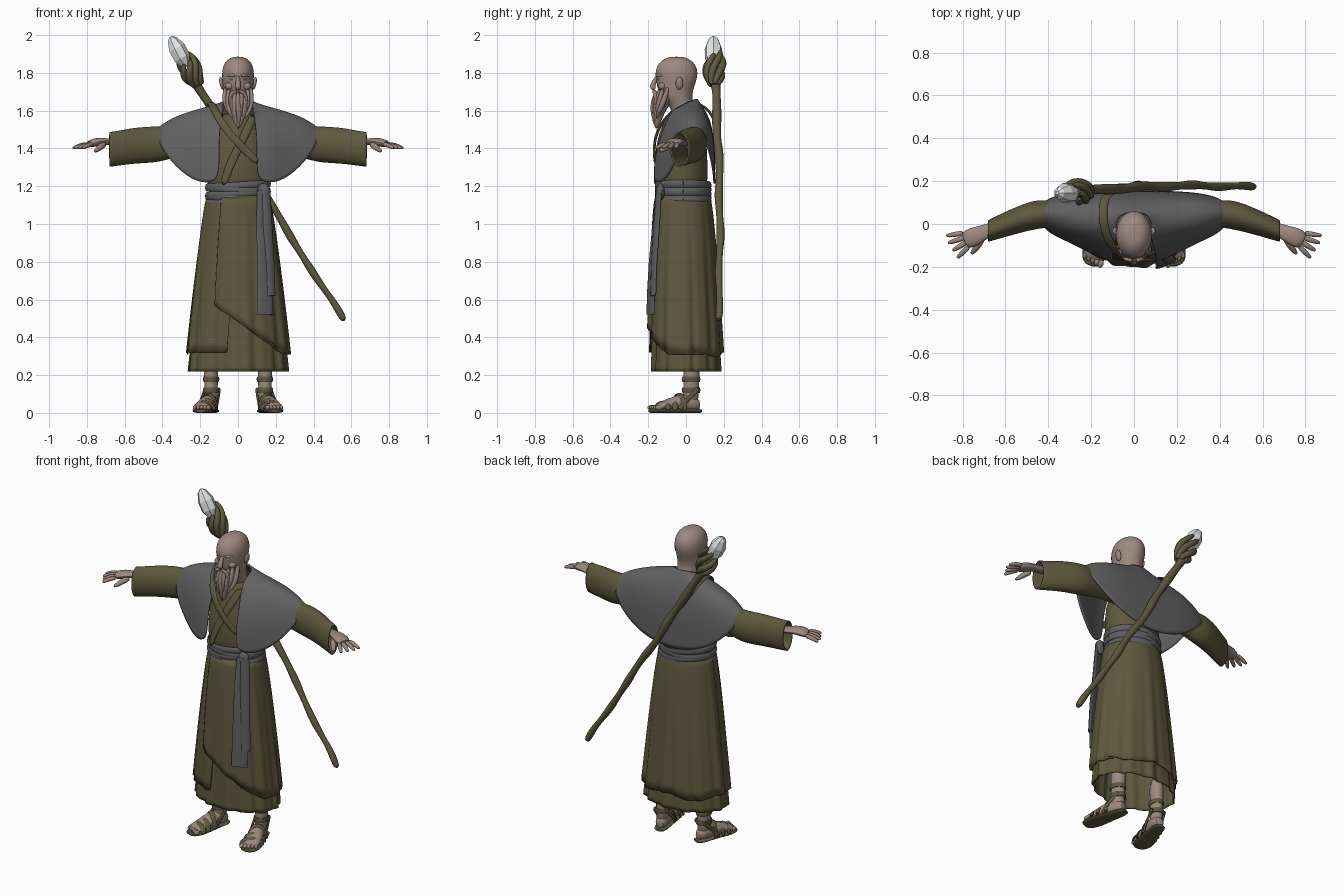
import bpy, bmesh, math
from mathutils import Vector, Matrix

old = bpy.data.objects.get("Cube")
if old:
    bpy.data.objects.remove(old)


def material(name, *rgb):
    m = bpy.data.materials.new(name)
    m.use_nodes = True
    m.diffuse_color = (*rgb, 1)
    m.node_tree.nodes["Principled BSDF"].inputs["Base Color"].default_value = (*rgb, 1)
    return m


OLIVE = material("olive_cloth", .11, .098, .047)
WOOD = material("olive_wood", .112, .1, .051)
GREY = material("grey_cloth", .122, .122, .122)
SASH = material("sash_grey", .113, .113, .119)
SKIN = material("skin", .34, .25, .215)
HAIR = material("beard_hair", .31, .225, .195)
CRYSTAL = material("white_crystal", .78, .81, .81)
EYE = material("eye_white", .6, .56, .53)


def finish(name, bm, mat, subdiv=0, thick=0, mirror=False, angle=50):
    bmesh.ops.recalc_face_normals(bm, faces=bm.faces)
    me = bpy.data.meshes.new(name)
    bm.to_mesh(me)
    bm.free()
    ob = bpy.data.objects.new(name, me)
    bpy.context.collection.objects.link(ob)
    me.materials.append(mat)
    if mirror:
        ob.modifiers.new("mirror", "MIRROR").use_clip = True
    if subdiv:
        s = ob.modifiers.new("smooth", "SUBSURF")
        s.levels = s.render_levels = subdiv
    if thick:
        s = ob.modifiers.new("thickness", "SOLIDIFY")
        s.thickness, s.offset = thick, 0
    bpy.ops.object.select_all(action="DESELECT")
    ob.select_set(True)
    bpy.context.view_layer.objects.active = ob
    if angle:
        bpy.ops.object.shade_smooth_by_angle(angle=math.radians(angle))
    return ob


def skin_rows(rows, closed=True, caps=True):
    """Join rows of points into a sheet or tube."""
    bm = bmesh.new()
    vs = [[bm.verts.new(p) for p in r] for r in rows]
    n = len(vs[0])
    for a, b in zip(vs, vs[1:]):
        for i in range(n if closed else n - 1):
            j = (i + 1) % n
            bm.faces.new((a[i], a[j], b[j], b[i]))
    if closed and caps:
        bm.faces.new(vs[0])
        bm.faces.new(vs[-1])
    return bm


def loft(name, axis, stations, mat, seg=16, caps=True, **kw):
    """Ellipses along an axis: position, centre pair, radius pair."""
    rows = []
    for t, c, d, r, s in stations:
        ring = []
        for i in range(seg):
            a = math.tau * i / seg
            p = [c + r * math.cos(a), d + s * math.sin(a)]
            p.insert("xyz".index(axis), t)
            ring.append(p)
        rows.append(ring)
    return finish(name, skin_rows(rows, caps=caps), mat, **kw)


def sweep(name, pts, radii, mat, flat=1, out=None, seg=8, **kw):
    """Round or flattened tube along a path; out gives the thin direction."""
    pts = [Vector(p) for p in pts]
    rows = []
    for i, p in enumerate(pts):
        t = (pts[min(i + 1, len(pts) - 1)] - pts[max(i - 1, 0)]).normalized()
        o = Vector(out(p)) if out else Vector((.3, 1, .2))
        u = t.cross(o).normalized()
        v = u.cross(t)
        r = radii[i] if isinstance(radii, (list, tuple)) else radii
        rows.append([p + u * r * math.cos(a) + v * r * flat * math.sin(a)
                     for a in (math.tau * k / seg for k in range(seg))])
    return finish(name, skin_rows(rows), mat, **kw)


def ball(name, loc, size, mat, turn=0, **kw):
    bm = bmesh.new()
    bmesh.ops.create_uvsphere(bm, u_segments=16, v_segments=10, radius=1)
    bm.transform(Matrix.Translation(loc) @ Matrix.Rotation(turn, 4, "Y") @ Matrix.Diagonal((*size, 1)))
    return finish(name, bm, mat, **kw)


# Robe skirt: folded shells with their own hem lines
def skirt_point(th, z, grow):
    f = max(0, (1.15 - z) / .83)
    fold = f * (.005 * math.sin(13 * th + 1) + .003 * math.sin(22 * th))
    return ((.163 + .107 * f ** .8 + grow + fold) * math.cos(th),
            -.014 + .012 * f + (.137 + .057 * f ** .6 + grow + fold) * math.sin(th), z)


def skirt(name, start, end, top, hem, grow):
    n = 144
    ths = [math.radians(start + (end - start) * i / n) for i in range(n + 1)]
    rows = [[skirt_point(t, top + (hem(t) - top) * k / 16, grow(t)) for t in ths] for k in range(17)]
    bm = skin_rows(rows, closed=False)
    bmesh.ops.remove_doubles(bm, verts=bm.verts, dist=.0005)
    return finish(name, bm, OLIVE, thick=.006)


def wrap_hem(t):
    x = .28 * math.cos(t)
    if math.sin(t) > 0:
        return .31 + .012 * math.sin(5 * t)
    return .32 if x < -.05 else max(.31, .52 - .7 * (x + .05))


def panel_hem(t):
    return .57 - .62 * (.28 * math.cos(t) + .14) if math.sin(t) < 0 else .31


skirt("robe_skirt", -180, 180, 1.15, wrap_hem, lambda t: 0)
skirt("robe_front_panel", -120, 30, 1.15, panel_hem, lambda t: min(.008, -.008 * t))
skirt("under_robe", -180, 180, .6, lambda t: .22, lambda t: -.02)
loft("robe_torso", "z", [(1.12, 0, -.015, .16, .13), (1.25, 0, -.02, .17, .135), (1.4, 0, -.015, .17, .13),
     (1.52, 0, -.01, .13, .105), (1.6, 0, -.015, .075, .07)], OLIVE, seg=24, subdiv=1)

# Lapel and shoulder strap
sweep("lapel", [(.085, -.085, 1.58), (.05, -.13, 1.5), (0, -.155, 1.4), (-.05, -.162, 1.3), (-.08, -.162, 1.2)],
      .024, OLIVE, .3, lambda p: (p.x * .5, p.y, .04), subdiv=1)
sweep("shoulder_strap", [(-.06, .165, 1.47), (-.1, .155, 1.54), (-.135, .125, 1.6), (-.145, .08, 1.632), (-.145, .03, 1.645),
      (-.135, -.03, 1.628), (-.115, -.09, 1.585), (-.08, -.135, 1.525), (-.03, -.164, 1.46), (.04, -.17, 1.39), (.11, -.165, 1.32)],
      .022, WOOD, .35, lambda p: (0, p.y - .03, max(0, p.z - 1.5)), subdiv=1)

# Shoulder cape: columns from neck to rim in centimetres, front opening to back
cape = [
    [(8, -7, 160), (10, -13, 148), (10, -16, 136), (10, -17, 123)],
    [(8, -5, 161), (16, -11, 151), (18, -14, 137), (19, -14, 121)],
    [(8, -3, 162), (21, -7, 155), (28, -8, 142), (30, -8, 127)],
    [(8, -1, 163), (22, -2, 160), (36, -3, 153), (42, -3, 141)],
    [(8, 1, 164), (20, 4, 161), (34, 5, 158), (44, 5, 154)],
    [(7, 3, 165), (21, 10, 159), (34, 12, 153), (42, 12, 142)],
    [(5, 5, 166), (15, 12, 156), (23, 15, 143), (25, 15, 126)],
    [(0, 6, 166), (0, 13, 156), (0, 15, 140), (0, 15, 119)]]
finish("shoulder_cape", skin_rows([[Vector(p) / 100 for p in col] for col in cape], closed=False),
       GREY, subdiv=3, thick=.01, mirror=True)

# Waist sash: overlapping slanted wraps, knot and two hanging tails
for k, z in enumerate((1.118, 1.137, 1.16, 1.182, 1.203)):
    tilt = .06 * (-1) ** k
    ring = [(.166 * math.cos(a), -.015 + .142 * math.sin(a), z + tilt * .168 * math.cos(a))
            for a in (math.tau * i / 48 for i in range(49))]
    sweep("sash_wrap", ring, .02, SASH, .4, lambda p: (p.x, p.y + .015, 0))
ball("sash_knot", (.135, -.135, 1.17), (.035, .022, .045), SASH)
sweep("sash_tail_long", [(.125, -.15, 1.18), (.13, -.162, 1), (.14, -.178, .8), (.143, -.185, .65), (.143, -.188, .52)],
      [.025, .036, .042, .046, .048], SASH, .2, lambda p: (.45, -1, 0), seg=12)
sweep("sash_tail_short", [(.15, -.143, 1.18), (.157, -.155, 1), (.17, -.168, .8), (.176, -.174, .62)],
      [.025, .028, .026, .026], SASH, .4, lambda p: (.6, -1, 0), seg=12)

# Arms, built on the left and mirrored
loft("sleeve", "x", [(.1, .03, 1.46, .05, .08), (.3, .045, 1.445, .055, .08), (.4, .047, 1.425, .06, .09), (.46, .045, 1.42, .066, .094),
     (.55, .017, 1.415, .06, .093), (.64, -.017, 1.4, .052, .09), (.68, -.033, 1.395, .047, .09)],
     OLIVE, caps=False, subdiv=2, thick=.008, mirror=True)
sweep("hand", [(.58, 0, 1.425), (.68, -.03, 1.435), (.72, -.047, 1.438), (.76, -.065, 1.432), (.795, -.08, 1.42)],
      [.034, .032, .04, .048, .04], SKIN, .5, lambda p: (.15, 0, 1), seg=12, subdiv=1, mirror=True)
for i in range(4):
    root = Vector((.768 + .008 * i, -.102 + .02 * i, 1.422))
    tip = root + Vector((.05 + .012 * i - .012 * (i == 3), -.05 + .013 * i, -.018))
    sweep("finger", [root, root.lerp(tip, .5) + Vector((0, 0, .006)), tip, tip + (tip - root) * .15],
          [.014, .0135, .0115, .005], SKIN, subdiv=1, mirror=True)
sweep("thumb", [(.705, -.06, 1.425), (.728, -.1, 1.408), (.747, -.125, 1.392), (.76, -.142, 1.383)],
      [.02, .018, .014, .007], SKIN, subdiv=1, mirror=True)

# Head and face
loft("head", "z", [(1.56, 0, -.01, .062, .062), (1.63, 0, -.02, .064, .066), (1.66, 0, -.046, .071, .08), (1.7, 0, -.057, .079, .092),
     (1.75, 0, -.052, .083, .106), (1.8, 0, -.05, .087, .116), (1.845, 0, -.05, .078, .102), (1.875, 0, -.05, .052, .068),
     (1.886, 0, -.05, .022, .03)], SKIN, seg=20, subdiv=2)
sweep("nose", [(0, -.152, 1.785), (0, -.167, 1.755), (0, -.181, 1.725), (0, -.165, 1.712)],
      [.011, .013, .018, .014], SKIN, subdiv=2)
ball("ear", (.087, -.035, 1.745), (.011, .02, .034), SKIN, .2, mirror=True)
ball("eye", (.033, -.144, 1.767), (.012, .009, .006), EYE, mirror=True)
ball("cheek", (.045, -.125, 1.73), (.025, .022, .02), SKIN, mirror=True)
sweep("brow", [(.012, -.158, 1.783), (.035, -.15, 1.79), (.062, -.122, 1.784)], [.009, .01, .006], SKIN, subdiv=1, mirror=True)

# Beard: solid core under tapered locks
loft("beard_core", "z", [(1.505, .005, -.153, .01, .01), (1.56, 0, -.15, .035, .024), (1.62, 0, -.135, .056, .04),
     (1.67, 0, -.11, .066, .056), (1.7, 0, -.1, .062, .056)], HAIR, subdiv=2)
for i in range(-4, 5):
    x = i * .017
    d = abs(i) / 4
    sweep("beard_lock", [(x, -.155 + .06 * d * d, 1.7 + .03 * d), (x * 1.05, -.175 + .055 * d * d, 1.64),
          (x * .75 + .006 * (-1) ** i, -.175 + .03 * d, 1.575 + .02 * d), (x * .45, -.155, 1.495 + .06 * d + .012 * (i % 2))],
          [.012, .017, .014, .003], HAIR, subdiv=2)
sweep("moustache", [(.004, -.172, 1.706), (.03, -.165, 1.698), (.047, -.158, 1.665), (.045, -.165, 1.62)],
      [.009, .013, .01, .002], HAIR, subdiv=2, mirror=True)

# Legs and strapped sandals, splayed and mirrored
splay = Matrix.Translation((.143, .025, 0)) @ Matrix.Rotation(.24, 4, "Z")
parts = [
    loft("lower_leg", "z", [(.04, 0, 0, .034, .04), (.1, 0, 0, .035, .044), (.18, 0, .005, .036, .042), (.36, 0, .005, .046, .05)],
         SKIN, subdiv=1),
    loft("foot", "y", [(.052, 0, .04, .024, .026), (.02, 0, .052, .037, .042), (-.05, 0, .058, .04, .048),
         (-.12, .002, .044, .05, .032), (-.175, .003, .032, .052, .02), (-.2, .002, .026, .042, .013)], SKIN, subdiv=1),
    loft("sandal_sole", "y", [(.062, 0, .01, .022, .01), (.04, 0, .01, .042, .012), (-.05, 0, .01, .044, .012),
         (-.14, .003, .01, .061, .012), (-.2, .003, .01, .056, .012), (-.23, 0, .01, .028, .01)], WOOD, subdiv=1)]
for i in range(5):
    parts.append(ball("toe", (-.038 + .02 * i, -.207 + .006 * i, .028), (.013 - .0008 * i, .02, .013), SKIN))
for z in (.12, .178):
    parts.append(loft("ankle_strap", "z", [(z - .014, 0, .002, .04, .047), (z, 0, .002, .044, .051), (z + .014, 0, .002, .04, .047)], WOOD))
for y, h, w in ((-.155, .04, .06), (-.115, .054, .056), (-.065, .082, .048)):
    arc = [(w * math.cos(a), y + .018 * math.cos(a), .018 + h * math.sin(a)) for a in (math.pi * k / 12 for k in range(13))]
    parts.append(sweep("foot_strap", arc, .015, WOOD, .4, lambda p: (p.x, -.02, p.z)))
for s in (1, -1):
    parts.append(sweep("side_strap", [(s * .046, -.07, .02), (s * .046, -.03, .07), (s * .04, .03, .125)], .013, WOOD, .4, lambda p: (p.x, 0, 0)))
for ob in parts:
    ob.data.transform(splay)
    ob.modifiers.new("mirror", "MIRROR")

# Gnarled staff across the back with roots gripping a crystal
low, high = Vector((.565, .173, .483)), Vector((-.27, .15, 1.83))
path, radii = [], []
for i in range(29):
    t = i / 28
    bow = math.sin(math.pi * t)
    path.append(low.lerp(high, t) + Vector((.005 * math.sin(19 * t) - .008 * bow, .016 * bow + .004 * math.sin(23 * t), .004 * math.sin(31 * t))))
    radii.append(.018 + .008 * t + .003 * math.sin(41 * t))
sweep("staff_shaft", path, radii, WOOD, seg=10, subdiv=1)
axis = Vector((-.47, 0, .88))
side, depth = Vector((.88, 0, .47)), Vector((0, 1, 0))
for k in range(6):
    pts = []
    reach = .175 + .035 * math.sin(math.tau * k / 6 + 2.2)
    for j in range(8):
        t = j / 7
        a = math.tau * k / 6 + 2.2 * t
        r = .014 + .034 * math.sin(2.4 * t)
        pts.append(Vector((-.205, .15, 1.73)) + axis * reach * t + side * r * math.cos(a) + depth * r * math.sin(a))
    sweep("staff_root", pts, [.016, .018, .021, .022, .021, .019, .016, .01], WOOD, subdiv=1)
base = Vector((-.274, .145, 1.835))
gem = [[base + axis * h + side * r * math.cos(a) + depth * r * math.sin(a) for a in (math.tau * i / 7 for i in range(7))]
       for h, r in ((0, .02), (.05, .046), (.11, .047), (.16, .028), (.178, .008))]
finish("staff_crystal", skin_rows(gem), CRYSTAL, angle=0)
